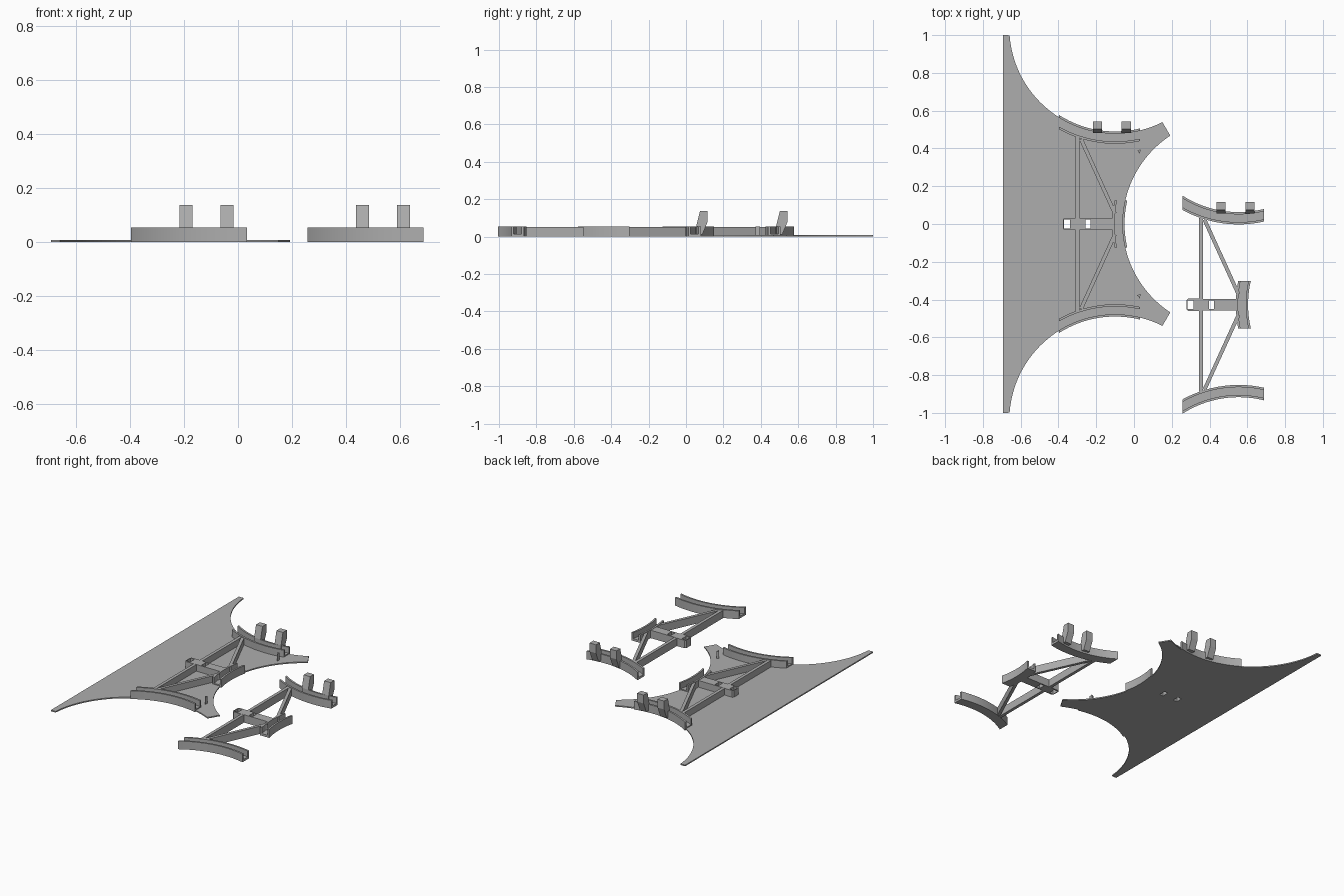
import bpy, bmesh, math
from mathutils import Vector

if "Cube" in bpy.data.objects:
    bpy.data.objects.remove(bpy.data.objects["Cube"])

grey = bpy.data.materials.new("mid grey")
grey.diffuse_color = (0.42, 0.42, 0.42, 1)
grey.use_nodes = True
grey.node_tree.nodes["Principled BSDF"].inputs["Base Color"].default_value = grey.diffuse_color

R = 0.56                       # radius of the round bays
BAY_Y = 1.04                   # bay centre (upper and lower)
BAY_X = -0.10
FRONT_X = 0.50                 # centre of the right-hand bay
H = 0.055                      # frame height


def prism(name, pts, lo, hi, axis="z"):
    """Extrude an outline along z (points x,y) or along x (points y,z)."""
    put = (lambda a, b, t: (a, b, t)) if axis == "z" else (lambda a, b, t: (t, a, b))
    bm = bmesh.new()
    n = len(pts)
    v0 = [bm.verts.new(put(a, b, lo)) for a, b in pts]
    v1 = [bm.verts.new(put(a, b, hi)) for a, b in pts]
    bm.faces.new(v0)
    bm.faces.new(v1)
    for i in range(n):
        j = (i + 1) % n
        bm.faces.new((v0[i], v0[j], v1[j], v1[i]))
    bmesh.ops.recalc_face_normals(bm, faces=bm.faces)
    me = bpy.data.meshes.new(name)
    bm.to_mesh(me)
    bm.free()
    me.materials.append(grey)
    ob = bpy.data.objects.new(name, me)
    bpy.context.collection.objects.link(ob)
    return ob


def rect(x0, x1, y0, y1):
    return [(x0, y0), (x1, y0), (x1, y1), (x0, y1)]


def bay_arc(r, t0, t1, n=24):
    """Near side of an upright bay: y as a function of x, cut between t0 and t1."""
    a0, a1 = math.asin(t0 / r), math.asin(t1 / r)
    return [(r * math.sin(a0 + (a1 - a0) * i / n), -r * math.cos(a0 + (a1 - a0) * i / n))
            for i in range(n + 1)]


def cradle(name, place, t0, t1):
    """U-shaped curved channel: floor and two walls in one cross-section."""
    section = [(0.55, 0), (0.615, 0), (0.615, H), (0.603, H),
               (0.603, 0.015), (0.562, 0.015), (0.562, H), (0.55, H)]
    bm = bmesh.new()
    arcs = [[place(p) for p in bay_arc(r, t0, t1)] for r, z in section]
    rows = [[bm.verts.new((p[0], p[1], z)) for p in arc]
            for arc, (r, z) in zip(arcs, section)]
    k, n = len(rows), len(rows[0])
    for i in range(k):
        for j in range(n - 1):
            a, b = rows[i], rows[(i + 1) % k]
            bm.faces.new((a[j], a[j + 1], b[j + 1], b[j]))
    # end caps split into floor and wall pieces
    for j in (0, n - 1):
        bm.faces.new([r[j] for r in rows])
    bmesh.ops.recalc_face_normals(bm, faces=bm.faces)
    me = bpy.data.meshes.new(name)
    bm.to_mesh(me)
    bm.free()
    me.materials.append(grey)
    ob = bpy.data.objects.new(name, me)
    bpy.context.collection.objects.link(ob)
    ob.select_set(True)
    bpy.context.view_layer.objects.active = ob
    bpy.ops.object.shade_smooth_by_angle(angle=math.radians(30))
    ob.select_set(False)


def bar(name, a, b, w, top):
    a, b = Vector(a), Vector(b)
    d = (b - a).normalized()
    s = Vector((-d.y, d.x)) * w / 2
    return prism(name, [tuple(p) for p in (a - s, b - s, b + s, a + s)], 0, top)


def cut_holes(ob, cutters):
    for c in cutters:
        m = ob.modifiers.new("hole", "BOOLEAN")
        m.operation, m.solver, m.object = "DIFFERENCE", "EXACT", c


def frame(dx, dy):
    """One carrying frame, shifted by dx, dy. Returns the slot cutters."""
    # curved channels
    cradle("upper_cradle", lambda p: (BAY_X + p[0] + dx, BAY_Y + p[1] + dy), -0.297, 0.133)
    cradle("lower_cradle", lambda p: (BAY_X + p[0] + dx, -BAY_Y - p[1] + dy), -0.297, 0.133)
    cradle("side_cradle", lambda p: (FRONT_X + p[1] + dx, p[0] + dy), -0.125, 0.125)
    # leaning hooks on the upper channel
    hook = [(0.482, 0.012), (0.482, 0.057), (0.502, 0.137), (0.543, 0.137),
            (0.543, 0.08), (0.515, 0.012)]
    for x in (-0.217, -0.065):
        prism("hook", [(y + dy, z) for y, z in hook], x + dx, x + 0.048 + dx, "x")
    # long spine and two diagonal braces
    prism("spine", rect(-0.31 + dx, -0.289 + dx, -0.46 + dy, 0.46 + dy), 0, 0.052)
    for s in (1, -1):
        bar("brace", (-0.281 + dx, 0.45 * s + dy), (-0.101 + dx, 0.055 * s + dy), 0.02, 0.052)
    # slotted centre arm with a wider head
    c = 0.008
    outline = [(-0.375, 0.033 - c), (-0.375 + c, 0.033), (-0.31, 0.033), (-0.302, 0.031),
               (-0.105, 0.031)]
    outline += [(x, -y) for x, y in reversed(outline)]
    arm = prism("centre_arm", [(x + dx, y + dy) for x, y in outline], 0, 0.053)
    cutters = []
    for x0, x1 in ((-0.37, -0.34), (-0.257, -0.23)):
        cu = prism("slot_cutter", rect(x0 + dx, x1 + dx, -0.023 + dy, 0.023 + dy), -0.1, 0.2)
        cu.hide_render = True
        cu.hide_viewport = True
        cu.display_type = "WIRE"
        cutters.append(cu)
    cut_holes(arm, cutters)
    return cutters


slots = frame(0, 0)
frame(0.654, -0.427)

# thin base plate with three round bays
top_edge = [(BAY_X + x, BAY_Y + y) for x, y in bay_arc(R, -0.5585, 0.25, 48)]
side_edge = [(FRONT_X + y, x) for x, y in bay_arc(R, -0.468, 0.468, 48)]
plate = prism("base_plate",
              [(-0.693, -1), (-0.693, 1)] + top_edge + side_edge[::-1]
              + [(x, -y) for x, y in reversed(top_edge)], 0, 0.008)
cut_holes(plate, slots)

# small triangular pegs on the plate
for y in (0.383, -0.383):
    prism("peg", [(0.017, y + 0.006), (0.034, y + 0.012), (0.032, y - 0.012)], 0, H)
